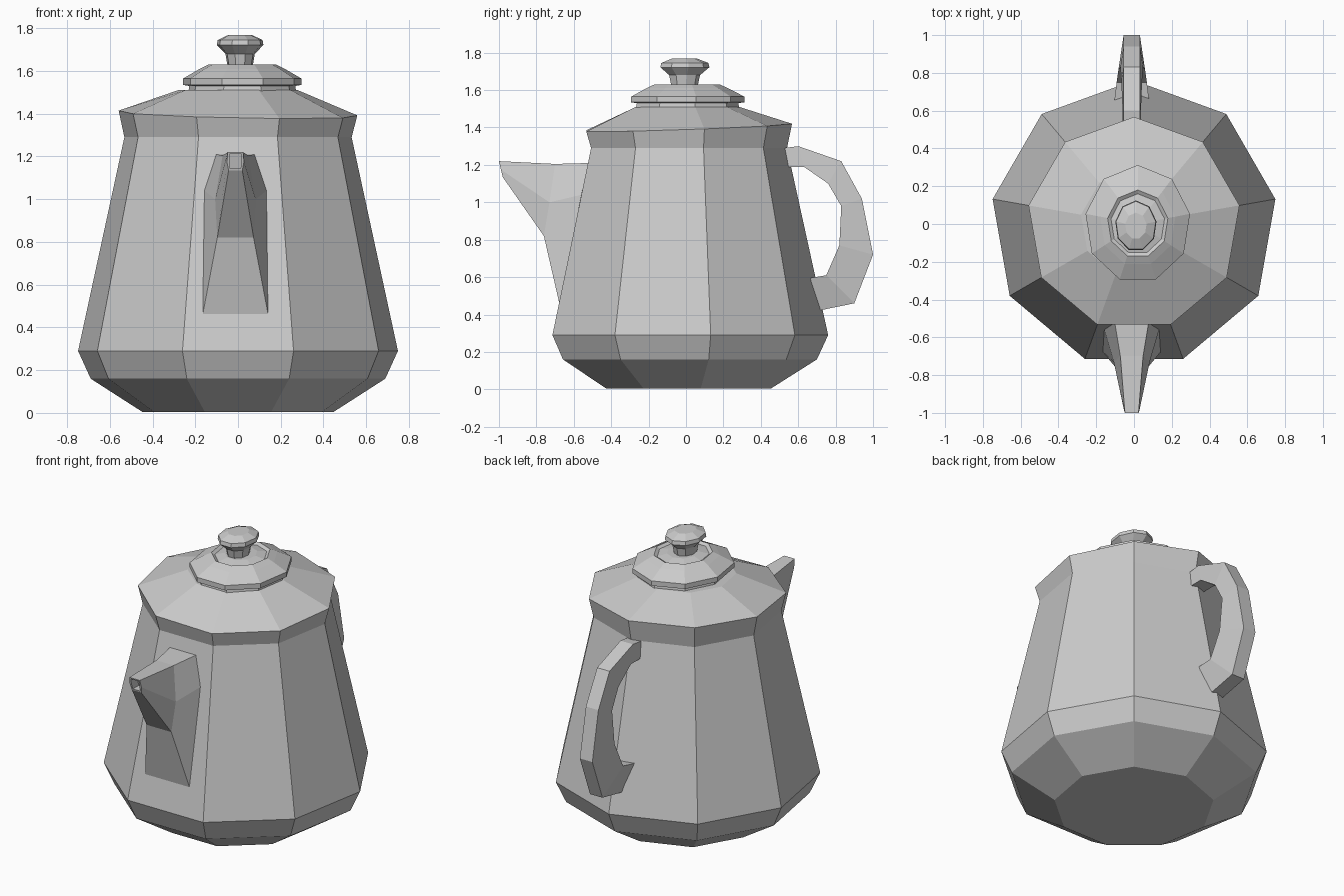
import bpy, bmesh
from math import sin, cos, radians

if "Cube" in bpy.data.objects:
    bpy.data.objects.remove(bpy.data.objects["Cube"])


def loft(name, rings, tip_hole=False):
    """Skin a list of equal-length point rings, capping both ends."""
    bm = bmesh.new()
    vs = [[bm.verts.new(p) for p in r] for r in rings]
    n = len(rings[0])
    for a, b in zip(vs, vs[1:]):
        for i in range(n):
            j = (i + 1) % n
            bm.faces.new((a[i], a[j], b[j], b[i]))
    bm.faces.new(vs[0][::-1])
    end = bm.faces.new(vs[-1])
    bmesh.ops.recalc_face_normals(bm, faces=bm.faces)
    if tip_hole:
        bmesh.ops.inset_region(bm, faces=[end], thickness=0.012)
        ext = bmesh.ops.extrude_discrete_faces(bm, faces=[end])["faces"][0]
        bmesh.ops.translate(bm, verts=ext.verts, vec=(0, 0.06, 0))
    me = bpy.data.meshes.new(name)
    bm.to_mesh(me)
    bm.free()
    ob = bpy.data.objects.new(name, me)
    bpy.context.collection.objects.link(ob)
    return ob


def lathe(name, profile, sides=9, cx=0.0, cy=0.0, sx=1.0):
    """Faceted turned form; profile entries are radius, height, tilt in x, tilt in y."""
    rings = []
    for r, z, tx, ty in profile:
        ring = []
        for i in range(sides):
            a = radians(90 + 360 * i / sides)
            x, y = r * sx * cos(a), r * sin(a)
            ring.append((cx + x, cy + y, z + tx * x + ty * y))
        rings.append(ring)
    return loft(name, rings)


# Pot body, with the slightly uneven shoulder
lathe("body", [(0.455, 0.005, 0, 0), (0.70, 0.16, 0, 0), (0.76, 0.29, 0, 0),
               (0.54, 1.29, 0, 0), (0.567, 1.40, -0.02, 0.035),
               (0.285, 1.51, 0, 0)])

# Lid with overhanging rim and shallow steps
lathe("lid", [(0.285, 1.50, 0, 0), (0.28, 1.53, 0, 0), (0.312, 1.535, 0, 0),
              (0.312, 1.565, 0, 0), (0.225, 1.61, 0, 0), (0.18, 1.63, 0, 0),
              (0.16, 1.618, 0, 0), (0.10, 1.63, 0, 0)],
      cx=0.02, sx=0.9)

# Lid knob
lathe("lid_knob", [(0.07, 1.61, 0, 0), (0.085, 1.68, 0, 0), (0.135, 1.722, 0, 0),
                   (0.13, 1.745, 0, 0), (0.07, 1.768, 0, 0)],
      cx=0.01, cy=-0.01, sx=0.82)

# Spout: half sections (half width, y, z) mirrored across its centre line
CX = -0.012
spout = [[(0.09, -0.52, 1.21), (0.145, -0.56, 1.04), (0.155, -0.675, 0.45)],
         [(0.06, -0.70, 1.205), (0.095, -0.73, 1.00), (0.085, -0.76, 0.82)],
         [(0.036, -1.0, 1.22), (0.040, -0.99, 1.175), (0.032, -0.98, 1.135)]]
loft("spout", [[(CX + w, y, z) for w, y, z in s] +
               [(CX - w, y, z) for w, y, z in reversed(s)] for s in spout],
     tip_hole=True)

# Handle: outer y, z, inner y, z, inner half width
handle = [(0.52, 1.29, 0.53, 1.19, 0.05), (0.60, 1.30, 0.63, 1.19, 0.05),
          (0.83, 1.22, 0.76, 1.10, 0.055), (0.94, 1.02, 0.83, 0.98, 0.06),
          (1.00, 0.72, 0.82, 0.77, 0.07), (0.90, 0.46, 0.75, 0.61, 0.08),
          (0.68, 0.415, 0.63, 0.59, 0.095)]
loft("handle", [[(CX - 0.043, oy, oz), (CX + 0.043, oy, oz),
                 (CX + w, iy, iz), (CX - w, iy, iz)]
                for oy, oz, iy, iz, w in handle])
